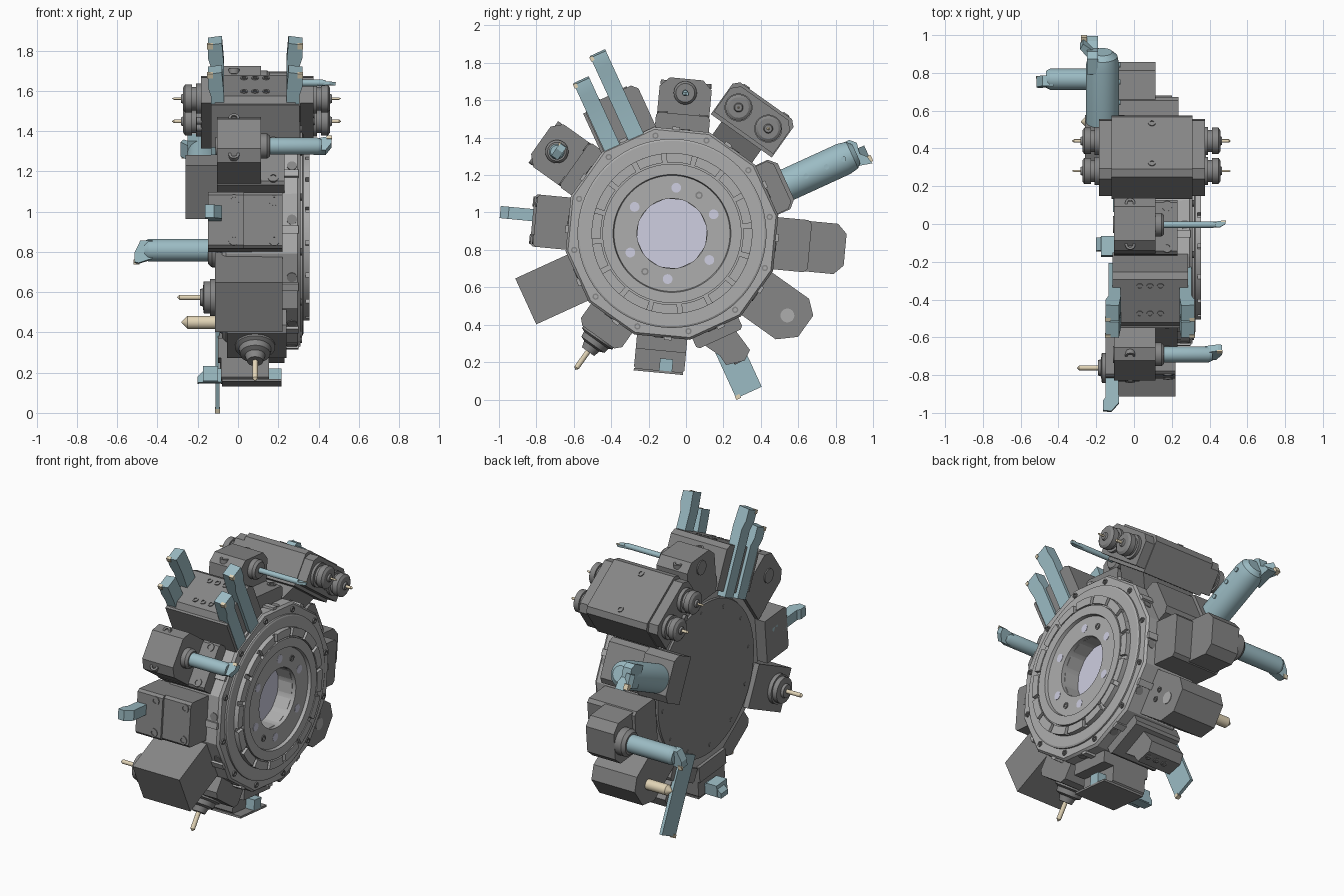
import bpy, bmesh, math
from mathutils import Matrix, Vector


def material(name, rgb):
    m = bpy.data.materials.new(name)
    m.diffuse_color = (*rgb, 1)
    return m


BLUE = material("tool_blue", (0.33, 0.50, 0.55))
TAN = material("cutter_tan", (0.76, 0.66, 0.47))
PALE = material("bore_pale", (0.62, 0.62, 0.75))
GREY = material("holder_grey", (0.24, 0.24, 0.24))
LIGHT = material("disc_grey", (0.42, 0.42, 0.42))


# Station frame: local x = turret axis, y = tangent, z = radius
def add(name, bm, k, mat):
    bmesh.ops.recalc_face_normals(bm, faces=bm.faces)
    for f in bm.faces:
        f.smooth = True
    for e in bm.edges:
        e.smooth = len(e.link_faces) == 2 and e.calc_face_angle() < math.radians(25)
    me = bpy.data.meshes.new(name)
    bm.to_mesh(me)
    bm.free()
    ob = bpy.data.objects.new(name, me)
    bpy.context.collection.objects.link(ob)
    ob.matrix_world = Matrix.Translation((0, -0.075, 0.888)) @ Matrix.Rotation(math.radians(30 * k - 5.4), 4, 'X')
    me.materials.append(mat)
    return ob


def prism(name, k, pts, a, b, axis='x', mat=GREY):
    put = {'x': lambda p, h: (h, *p), 'y': lambda p, h: (p[0], h, p[1]), 'z': lambda p, h: (*p, h)}[axis]
    bm = bmesh.new()
    lo, hi = [[bm.verts.new(put(p, h)) for p in pts] for h in (a, b)]
    bm.faces.new(lo)
    bm.faces.new(hi)
    for i in range(len(pts)):
        bm.faces.new((lo[i - 1], lo[i], hi[i], hi[i - 1]))
    return add(name, bm, k, mat)


def box(name, k, x, y, z, mat=GREY):
    return prism(name, k, [(y[0], z[0]), (y[1], z[0]), (y[1], z[1]), (y[0], z[1])], *x, mat=mat)


def block(name, k, x0, x1, w, r1, c=0.04, r0=0.53):
    return prism(name, k, [(-w, r0), (w, r0), (w, r1 - c), (w - c, r1), (c - w, r1), (-w, r1 - c)], x0, x1)


def turn(name, k, prof, at=(0, 0, 0), axis='x', mat=GREY, seg=32, ring=False):
    """Revolve (height, radius) points about a local axis."""
    bm = bmesh.new()
    rows = []
    for h, r in prof:
        row = []
        for i in range(seg):
            t = (i + 0.5) * 2 * math.pi / seg
            c, s = r * math.cos(t), r * math.sin(t)
            row.append(bm.verts.new(Vector(at) + Vector((h, c, s) if axis == 'x' else (c, s, h))))
        rows.append(row)
    if not ring:
        bm.faces.new(rows[0])
        bm.faces.new(rows[-1])
    for j in range(0 if ring else 1, len(rows)):
        for i in range(seg):
            bm.faces.new((rows[j - 1][i - 1], rows[j - 1][i], rows[j][i], rows[j][i - 1]))
    return add(name, bm, k, mat)


def bolt(k, at, axis='z', r=0.027):
    turn("bolt", k, [(-0.02, r), (0.006, r), (0.006, r * 0.55), (-0.006, r * 0.55)], at, axis, seg=16)


def bar(name, k, x0, x1, rad, z, s):
    """Boring bar along x with a hooked head and insert."""
    turn(name, k, [(x0, rad), (x1 - s * 0.07, rad), (x1 - s * 0.05, rad * 0.8)], (0, 0, z), mat=BLUE)
    prism(name + "_head", k, [(x1 - s * 0.09, -rad * 0.8), (x1 - s * 0.09, rad * 0.8), (x1 - s * 0.02, rad * 1.2),
                              (x1, rad * 1.1), (x1, rad * 0.3), (x1 - s * 0.03, -rad * 0.8)],
          z - rad * 0.7, z + rad * 0.3, 'z', BLUE)
    box(name + "_insert", k, sorted((x1 - s * 0.025, x1 + s * 0.003)), (rad * 0.8, rad * 1.25),
        (z + rad * 0.2, z + rad * 0.4), TAN)


# Twelve-sided disc and its face rings
A = 1 / math.cos(math.pi / 12)
turn("disc_body", 0, [(-0.08, 0.19), (-0.08, 0.53 * A), (-0.06, 0.55 * A), (0.295, 0.557 * A), (0.31, 0.545 * A),
                      (0.31, 0.19)], mat=LIGHT, seg=12, ring=True)
turn("back_plate", 0, [(-0.09, 0.49), (-0.07, 0.50)], seg=96)
turn("outer_face_ring", 0, [(0.30, 0.42), (0.30, 0.505), (0.32, 0.505), (0.325, 0.495), (0.325, 0.42)],
     mat=LIGHT, seg=96, ring=True)
turn("inner_ring", 0, [(0.30, 0.187), (0.30, 0.43), (0.335, 0.43), (0.335, 0.372), (0.355, 0.372),
                       (0.355, 0.315), (0.335, 0.31), (0.335, 0.187)], mat=LIGHT, seg=96, ring=True)
turn("bore_wall", 0, [(-0.06, 0.187), (0.335, 0.187), (0.335, 0.2), (-0.06, 0.2)], mat=LIGHT, seg=64, ring=True)
turn("bore_floor", 0, [(-0.06, 0.19), (0.21, 0.19)], mat=PALE, seg=64)
# Raised arc pads with narrow radial slots between them
arc = [math.radians(-9.5 + 19 * i / 5) for i in range(6)]
pad = [(0.43 * math.sin(t), 0.43 * math.cos(t)) for t in arc]
pad += [(0.38 * math.sin(t), 0.38 * math.cos(t)) for t in reversed(arc)]
for i in range(16):
    prism("ring_pad", i * 0.75, pad, 0.33, 0.355, mat=LIGHT)
for k in range(12):
    bolt(k + 0.5, (0.312, 0, 0.53), 'x', 0.017)
    turn("rim_port", k, [(0.55, 0.025), (0.561, 0.025)], (0.268, 0.02, 0), 'z', seg=20)
    turn("back_screw", k, [(-0.093, 0.012), (-0.085, 0.012)], (0, 0, 0.44), seg=12)
    box("locating_key", k, (0.2, 0.3), (-0.05, -0.01), (0.54, 0.57), LIGHT)
    if k % 2 == 0:
        turn("face_hole", k, [(0.33, 0.026), (0.3365, 0.026)], (0, 0, 0.245), mat=PALE, seg=24)
for k in (-1, 5):
    bolt(k, (0.334, 0, 0.25), 'x', 0.02)

# Stepped bar holders: upper block plus wider base
for k, top, bar_r, end in ((0, 0.83, 0.017, 0.485), (2, 0.86, 0.042, 0.465)):
    block("bar_holder", k, -0.105, 0.115, 0.14, top, 0.05)
    block("bar_holder_base", k, -0.105, 0.23, 0.145, 0.64, 0.015)
    turn("bar_collar", k, [(0.1, 0.062), (0.145, 0.062), (0.16, 0.05), (0.16, 0.02)], (0, 0, 0.755))
    bar("boring_bar", k, 0.12, end, bar_r, 0.755, 1)
    turn("rear_port", k, [(-0.112, 0.045), (-0.1, 0.045)], (0, 0, 0.755))
    for y in (-0.11, 0.11):
        bolt(k, (-0.02, y, top - 0.022))
        bolt(k, (0.175, y, 0.64))

# Quadruple turning holder
prism("turning_holder", 1, [(-0.15, 0.53), (0.16, 0.53), (0.16, 0.78), (0.13, 0.81), (-0.12, 0.81), (-0.15, 0.78)],
      -0.115, 0.285)
box("turning_clamp_plate", 1, (-0.135, 0.305), (-0.165, -0.148), (0.55, 0.78))
for m in (0, 1):
    fx = (lambda x: 0.17 - x) if m else (lambda x: x)
    for y, top in ((0.04, 1.045), (-0.10, 0.95)):
        prism("turning_tool", 1, [(fx(x), z) for x, z in ((-0.075, 0.5), (-0.135, 0.5), (-0.135, top - 0.13),
              (-0.15, top - 0.08), (-0.15, top - 0.01), (-0.08, top), (-0.07, top - 0.12))],
              y - 0.045, y + 0.045, 'y', BLUE)
        box("turning_insert", 1, sorted((fx(-0.153), fx(-0.125))), (y - 0.05, y - 0.03), (top - 0.03, top - 0.005), TAN)
for x in (0.03, 0.085, 0.14):
    for y in (-0.07, 0.09):
        bolt(1, (x, y, 0.81), r=0.018)

# Square-shank holder with a side-facing tool
block("shank_holder", 3, -0.15, 0.03, 0.14, 0.75, 0.015)
block("shank_holder_base", 3, -0.15, 0.22, 0.14, 0.735, 0.015)
prism("facing_tool", 3, [(-0.085, 0.6), (-0.15, 0.6), (-0.15, 0.85), (-0.165, 0.87), (-0.165, 0.92), (-0.12, 0.925),
                         (-0.08, 0.88)], -0.005, 0.06, 'y', BLUE)
for x, z in ((-0.02, 0.75), (0.18, 0.735)):
    for y in (-0.1, 0.1):
        bolt(3, (x, y, z))

# Driven head with axial spindle
box("driven_box", 4, (-0.115, 0.22), (-0.14, 0.13), (0.5, 0.862))
turn("axial_spindle", 4, [(-0.11, 0.092), (-0.14, 0.092), (-0.14, 0.08), (-0.17, 0.08), (-0.175, 0.045), (-0.19, 0.04)],
     (0, 0, 0.755))
turn("axial_drill", 4, [(-0.18, 0.013), (-0.29, 0.013), (-0.302, 0.001)], (0, 0, 0.755), mat=TAN)

# Driven head with radial spindle
block("radial_driven_box", 5, -0.055, 0.24, 0.135, 0.68, 0.03)
turn("radial_spindle", 5, [(0.66, 0.10), (0.69, 0.10), (0.70, 0.08), (0.73, 0.075), (0.74, 0.05), (0.775, 0.04)],
     (0.085, 0, 0), 'z')
turn("radial_drill", 5, [(0.77, 0.014), (0.88, 0.014), (0.894, 0.001)], (0.085, 0, 0), 'z', TAN)

# Transverse tool holder at the bottom
block("cross_holder", 6, -0.085, 0.155, 0.135, 0.735, 0.01)
box("cross_holder_cap", 6, (-0.08, 0.215), (-0.13, 0.135), (0.735, 0.748))
box("cross_holder_base", 6, (-0.1, 0.23), (-0.135, 0.135), (0.53, 0.63))
prism("cross_tool", 6, [(0.215, 0.67), (0.215, 0.735), (-0.20, 0.74), (-0.20, 0.71), (-0.16, 0.67)], -0.07, 0.0, 'y', BLUE)
box("cross_tool_head", 6, (-0.175, -0.10), (-0.075, 0.03), (0.66, 0.735), BLUE)

# Parting blade holder
block("blade_holder_base", 7, -0.1, 0.23, 0.135, 0.62, 0.015)
prism("blade_holder", 7, [(-0.09, 0.6), (0.1, 0.6), (0.04, 0.70), (0.03, 0.76), (-0.07, 0.78), (-0.12, 0.74)], -0.09, 0.15)
box("parting_blade", 7, (-0.112, -0.092), (-0.095, 0.055), (0.45, 0.945), BLUE)
box("parting_insert", 7, (-0.115, -0.089), (0.03, 0.057), (0.93, 0.953), TAN)
for x in (0.0, 0.06, 0.12):
    bolt(7, (x, -0.03, 0.772), r=0.018)

# Drill holder
prism("drill_holder", 8, [(-0.14, 0.53), (0.14, 0.53), (0.14, 0.78), (0.06, 0.87), (-0.08, 0.87), (-0.14, 0.80)], -0.11, 0.2)
turn("drill_back_port", 8, [(0.19, 0.037), (0.204, 0.037)], (0, 0, 0.757), mat=LIGHT)
turn("large_drill", 8, [(-0.1, 0.033), (-0.25, 0.033), (-0.28, 0.003)], (0, 0, 0.757), mat=TAN)
for y in (-0.03, 0.03):
    bolt(8, (0.2, y, 0.65), 'x', 0.017)

# Tall holder with rear boring bar
block("tall_holder", 9, -0.085, 0.115, 0.135, 0.93, 0.05)
block("tall_holder_base", 9, -0.105, 0.235, 0.14, 0.74, 0.02)
turn("rear_collar", 9, [(-0.07, 0.085), (-0.13, 0.085), (-0.15, 0.068)], (0, 0, 0.845))
bar("rear_boring_bar", 9, -0.1, -0.515, 0.056, 0.845, -1)

# Offset holder with large radial bar
block("offset_holder", 10, -0.26, -0.05, 0.145, 0.67, 0.04, 0.5)
block("offset_holder_base", 10, -0.08, 0.22, 0.14, 0.65, 0.03)
turn("radial_bar", 10, [(0.6, 0.088), (1.0, 0.088), (1.05, 0.078), (1.075, 0.05)], (-0.166, 0.02, 0), 'z', BLUE, 48)
prism("radial_bar_head", 10, [(-0.06, 0.98), (0.08, 0.98), (0.09, 1.07), (0.105, 1.13), (0.06, 1.12), (0.03, 1.09),
                              (-0.03, 1.10), (-0.06, 1.07)], -0.25, -0.19, 'x', BLUE)
prism("radial_bar_horn", 10, [(-0.12, 1.02), (-0.22, 1.02), (-0.285, 1.10), (-0.27, 1.13), (-0.2, 1.08)],
      0.0, 0.08, 'y', BLUE)
box("radial_bar_insert", 10, (-0.28, -0.25), (0.06, 0.095), (1.11, 1.14), TAN)
for z in (0.78, 0.9, 1.0):
    turn("radial_bar_screw", 10, [(-0.08, 0.014), (-0.072, 0.014)], (0, 0.02, z), mat=BLUE, seg=16)

# Double-ended twin spindle head
prism("twin_neck", 11, [(-0.09, 0.53), (0.2, 0.53), (0.3, 0.7), (-0.13, 0.7)], -0.13, 0.13, 'y')
block("twin_middle", 11, -0.12, 0.31, 0.2, 0.87, 0.03, 0.64)
for a, b in ((-0.185, -0.02), (0.21, 0.375)):
    block("twin_end", 11, a, b, 0.195, 0.855, 0.04, 0.66)
for s in (-1, 1):
    for y, rad in ((-0.1, 0.006), (0.095, 0.009)):
        turn("twin_spindle", 11, [(0.092 + s * h, r) for h, r in ((0.26, 0.075), (0.30, 0.075), (0.30, 0.058), (0.32, 0.058),
             (0.32, 0.07), (0.355, 0.07), (0.365, 0.055), (0.365, 0.025), (0.375, 0.02))], (0, y, 0.755))
        turn("twin_drill", 11, [(0.092 + s * h, r) for h, r in ((0.36, rad), (0.41, rad), (0.42, 0.001))],
             (0, y, 0.755), mat=TAN, seg=16)
    bolt(11, (0.095, s * 0.13, 0.87), r=0.02)
    for y in (-0.03, 0.03):
        bolt(11, (0.375 if s > 0 else -0.185, y, 0.69 + 0.02 * s), 'x', 0.018)
